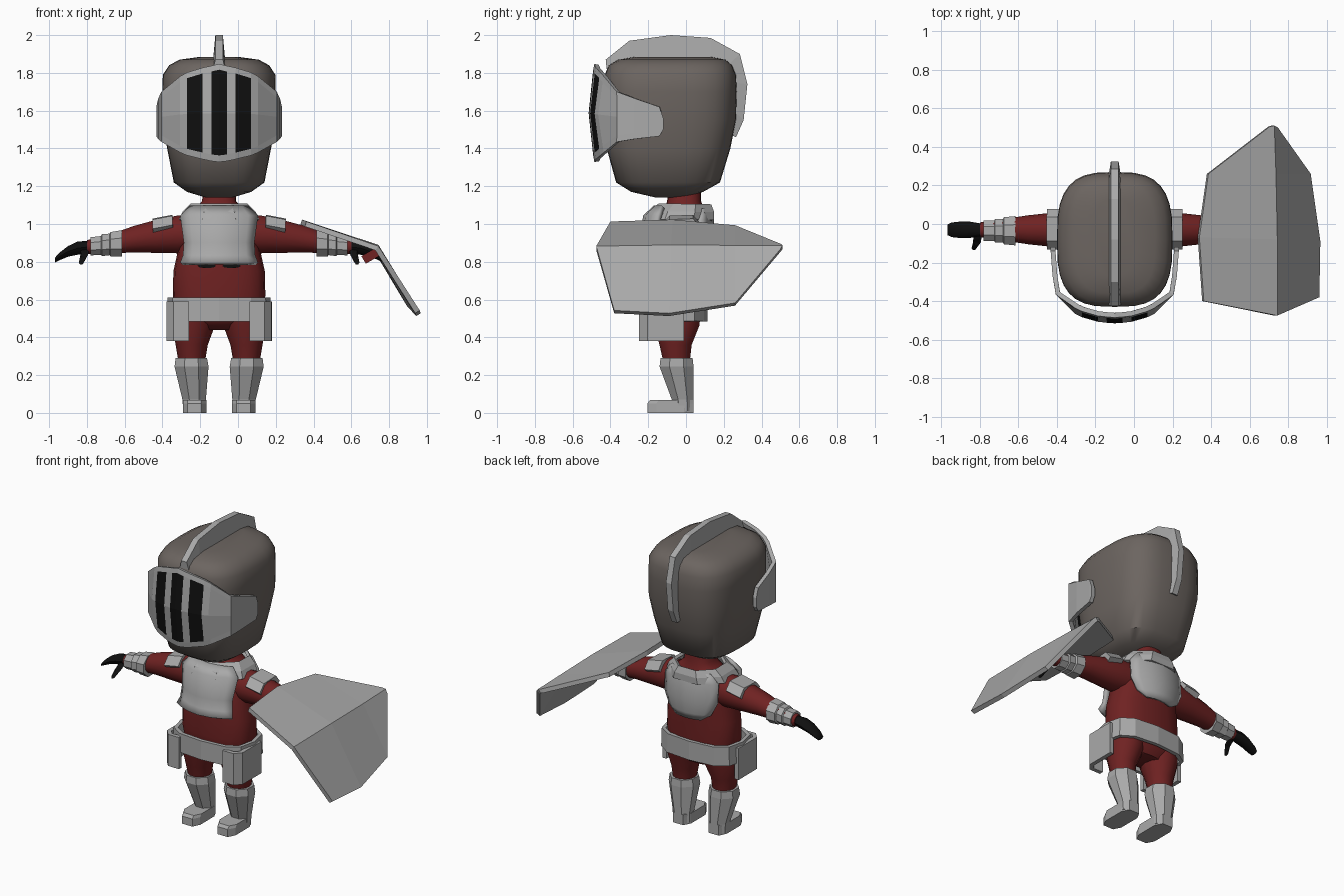
import bpy, bmesh, math
from mathutils import Vector

if "Cube" in bpy.data.objects:
    bpy.data.objects.remove(bpy.data.objects["Cube"])

CX = -0.1  # body centre line


def material(name, rgb):
    m = bpy.data.materials.new(name)
    m.diffuse_color = (*rgb, 1)
    m.use_nodes = True
    m.node_tree.nodes["Principled BSDF"].inputs["Base Color"].default_value = m.diffuse_color
    return m


STEEL = material("steel", (0.40, 0.40, 0.40))
HELM = material("dark_helmet_metal", (0.15, 0.13, 0.118))
RED = material("dark_red_cloth", (0.16, 0.016, 0.016))
BLACK = material("black", (0.005, 0.005, 0.005))


def make(name, rows, mats, closed=False, caps=False, thick=0, smooth=False, rule=None):
    """Skin rows of points; optional closed rows, end caps, thickness, material rule."""
    bm = bmesh.new()
    vs = [[bm.verts.new(p) for p in r] for r in rows]
    n = len(rows[0])
    for i in range(len(rows) - 1):
        for j in range(n if closed else n - 1):
            k = (j + 1) % n
            f = bm.faces.new((vs[i][j], vs[i][k], vs[i + 1][k], vs[i + 1][j]))
            if rule:
                f.material_index = rule(i, j)
    if caps:
        bm.faces.new(vs[0])
        bm.faces.new(vs[-1])
    bmesh.ops.recalc_face_normals(bm, faces=bm.faces)
    me = bpy.data.meshes.new(name)
    bm.to_mesh(me)
    bm.free()
    for m in mats:
        me.materials.append(m)
    if smooth:
        me.shade_smooth()
        me.set_sharp_from_angle(angle=math.radians(45))
    ob = bpy.data.objects.new(name, me)
    bpy.context.collection.objects.link(ob)
    if thick:
        mod = ob.modifiers.new("thickness", "SOLIDIFY")
        mod.thickness = thick
        mod.offset = 0
    return ob


def ring(c, u, v, n=12, e=2.0, phase=0.0):
    """Superellipse ring around c with half axes u and v."""
    pw = lambda t: math.copysign(abs(t) ** (2 / e), t)
    uv = [(pw(math.cos(a)), pw(math.sin(a)))
          for a in (phase + 2 * math.pi * i / n for i in range(n))]
    s = max(abs(p[0]) for p in uv)
    t = max(abs(p[1]) for p in uv)
    return [Vector(c) + Vector(u) * (a / s) + Vector(v) * (b / t) for a, b in uv]


def zring(z, y0, y1, rx, dx=0, **kw):
    return ring((CX + dx, (y0 + y1) / 2, z), (rx, 0, 0), (0, (y1 - y0) / 2, 0), **kw)


OCT = dict(n=8, phase=math.pi / 8)

# helmet
prof = [(1.14, -.16, 0, .07), (1.17, -.29, .09, .17), (1.22, -.37, .18, .24),
        (1.4, -.42, .235, .275), (1.55, -.43, .265, .30), (1.7, -.43, .27, .30),
        (1.79, -.43, .265, .298), (1.84, -.41, .245, .265), (1.87, -.36, .21, .21),
        (1.885, -.27, .13, .1)]
make("helmet", [zring(*p, n=32, e=3) for p in prof], [HELM], True, True, smooth=True)

# crest: tapered fin following the helmet (inner y, z, outer y, z)
fin = [(-.42, 1.82, -.425, 1.87), (-.3, 1.86, -.3, 1.97), (-.08, 1.87, -.08, 2.0),
       (.13, 1.87, .13, 1.985), (.22, 1.84, .285, 1.9), (.25, 1.75, .325, 1.74),
       (.25, 1.6, .305, 1.55), (.24, 1.47, .265, 1.46)]
make("helmet_crest", [[(CX - .032, a, b), (CX + .032, a, b), (CX + .02, c, d), (CX - .02, c, d)]
                      for a, b, c, d in fin], [STEEL], True, True)

# visor: columns of (offset, y, top, bottom), black slits by column
half = [(.04, -.500, 1.835, 1.335), (.085, -.495, 1.825, 1.345), (.165, -.472, 1.80, 1.365),
        (.20, -.455, 1.78, 1.38), (.295, -.36, 1.70, 1.435), (.31, -.27, 1.665, 1.45),
        (.32, -.14, 1.62, 1.465), (.32, -.12, 1.56, 1.50)]
cols = [(-a, b, c, d) for a, b, c, d in reversed(half)] + [(0, -.503, 1.845, 1.33)] + half
vis = []
for dx, y, t, b in cols:
    mid = (t + b) / 2
    back = .03 if abs(dx) < .25 else 0
    vis.append([(CX + dx, y + back, b), (CX + dx, y + back * .8, b + .035), (CX + dx, y, mid),
                (CX + dx, y + back * .8, t - .03), (CX + dx, y + back, t)])
slits = {5, 7, 8, 10}
make("visor", vis, [STEEL, BLACK], thick=.025,
     rule=lambda i, j: int(i in slits and j in (1, 2)))

# torso and neck
body = [(.44, -.12, .04, .12), (.5, -.18, .08, .22), (.62, -.19, .09, .245), (.75, -.19, .09, .242),
        (.85, -.185, .095, .22), (.95, -.17, .1, .205), (1.04, -.14, .1, .18), (1.09, -.11, .09, .12),
        (1.12, -.1, .08, .09), (1.2, -.09, .08, .085)]
make("torso", [zring(*p, n=20, e=2.5) for p in body], [RED], True, True, smooth=True)


# breast and back plates: rows of (z, half width, y centre, y edge)
def plate(name, rows):
    ts = [-1, -.75, -.4, 0, .4, .75, 1]
    make(name, [[(CX + w * t, yc + (ye - yc) * t * t, z) for t in ts] for z, w, yc, ye in rows],
         [STEEL], thick=.025, smooth=True)


plate("breastplate", [(1.09, .15, -.16, -.12), (1.04, .2, -.215, -.14), (.9, .18, -.24, -.17),
                      (.83, .185, -.25, -.18), (.79, .2, -.27, -.2)])
plate("backplate", [(1.08, .14, .11, .08), (1.02, .19, .135, .07), (.9, .19, .145, .08),
                    (.82, .15, .14, .09), (.78, .09, .13, .11)])
make("collar", [zring(1.02, -.21, .14, .205, **OCT), zring(1.06, -.19, .14, .185, **OCT),
                zring(1.10, -.14, .125, .145, **OCT)], [STEEL], True, thick=.02)

# belt
make("belt", [zring(z, -.235, .1, r, n=12, e=3) for z, r in ((.485, .265), (.61, .26))],
     [STEEL], True, thick=.025)


def xring(s, dx, y, z, ry, rz, **kw):
    return ring((CX + s * dx, y, z), (0, ry, 0), (0, 0, rz), **kw)


for s, side in ((-1, "right"), (1, "left")):
    # hip plates wrapping the front corners
    path = [(.16, -.235), (.235, -.235), (.265, -.2), (.265, -.01)]
    make(side + "_hip_plate", [[(CX + s * d, y, z) for d, y in path] for z in (.38, .59)],
         [STEEL], thick=.028)

    # legs, boots and feet
    leg = [(.27, -.12, .02, .07, .145), (.36, -.14, .03, .085, .145), (.46, -.17, .07, .112, .135),
           (.54, -.18, .08, .11, .12)]
    make(side + "_leg", [zring(z, a, b, r, s * d, n=14) for z, a, b, r, d in leg],
         [RED], True, True, smooth=True)
    boot = [(.01, -.07, .04, .06, .13), (.07, -.075, .04, .062, .132), (.245, -.14, .04, .09, .146),
            (.29, -.135, .035, .083, .147)]
    make(side + "_boot", [zring(z, a, b, r, s * d, **OCT) for z, a, b, r, d in boot],
         [STEEL], True, True)
    make(side + "_foot", [zring(z, a, .04, .062, s * .13, e=3.5, **OCT)
                          for z, a in ((0, -.205), (.05, -.205), (.068, -.19))], [STEEL], True, True)

    # arm
    arm = [(.12, .95, .1, .1), (.22, .945, .1, .1), (.33, .935, .088, .088), (.45, .92, .075, .07),
           (.55, .9, .06, .055), (.7, .878, .038, .036)]
    make(side + "_arm", [xring(s, d, -.03, z, a, b, n=14) for d, z, a, b in arm],
         [RED], True, True, smooth=True)

    # forearm guard with a stepped cuff
    guard = [(.515, .897, .076, .07), (.575, .893, .07, .064), (.58, .892, .06, .057),
             (.62, .888, .062, .058), (.625, .886, .054, .05), (.68, .882, .052, .048)]
    make(side + "_forearm_guard", [xring(s, d, -.035, z, a, b, **OCT) for d, z, a, b in guard],
         [STEEL], True, True)

    # shoulder plate
    arch = [(-.12, .975), (-.08, 1.02), (.03, 1.025), (.065, .98)]
    make(side + "_shoulder_plate", [[(CX + s * d, y, z + dz) for y, z in arch]
                                    for d, dz in ((.245, .008), (.35, -.012))], [STEEL], thick=.035)

    # gloved hand and thumb
    hand = [(.68, .88, .03, .032), (.75, .872, .042, .035), (.8, .855, .043, .028),
            (.845, .828, .038, .02), (.868, .81, .028, .013)]
    make(side + "_hand", [xring(s, d, -.03, z, a, b, n=8) for d, z, a, b in hand],
         [BLACK], True, True, smooth=True)
    make(side + "_thumb", [ring((CX + s * d, y, z), (r, 0, 0), (0, r * .7, r * .7), n=6)
                           for d, y, z, r in ((.71, -.05, .865, .022), (.715, -.095, .835, .02),
                                              (.73, -.125, .795, .013))], [BLACK], True, True)

    # small painted belly marks under the breastplate
    make(side + "_belly_mark", [ring((CX + s * .065, y, .778), (.05, 0, 0), (0, 0, .012), n=8)
                                for y in (-.193, -.186)], [BLACK], True, True)

# shield: three rows from inner edge over the ridge to the outer edge
make("shield", [[(.358, -.40, 1.0), (.735, -.475, .872), (.95, -.38, .535)],
                [(.335, -.07, 1.01), (.735, -.08, .878), (.955, -.09, .52)],
                [(.382, .26, .98), (.728, .26, .876), (.905, .26, .575)],
                [(.70, .505, .88), (.72, .51, .876), (.735, .50, .86)]], [STEEL], thick=.028)
make("shield_grip", [ring((.70, y, .83), (.035, 0, .02), (-.012, 0, .02), n=4, phase=math.pi / 4)
                     for y in (-.09, .03)], [RED], True, True)
